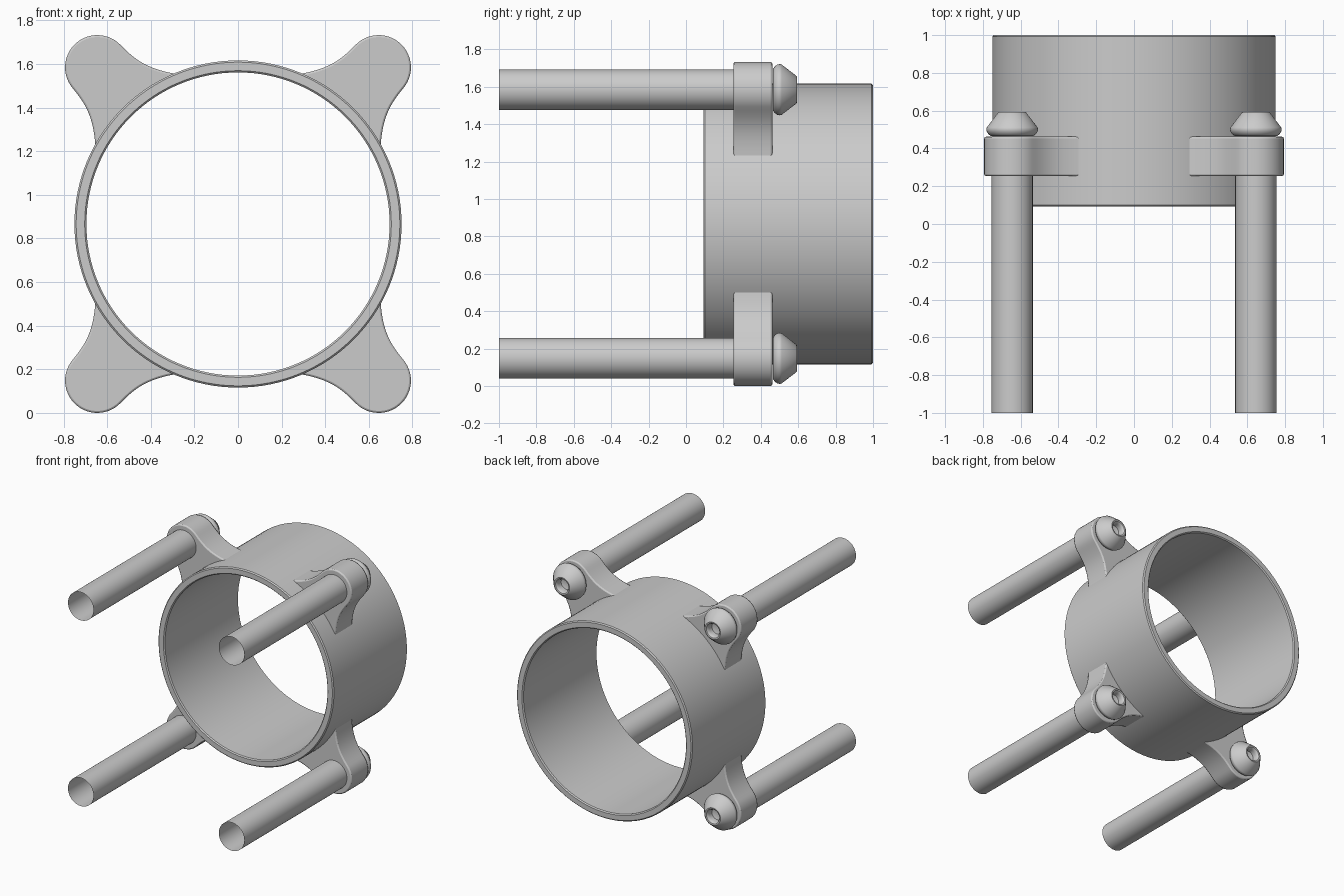
import bpy, bmesh, math
from mathutils import Vector, geometry

if "Cube" in bpy.data.objects:
    bpy.data.objects.remove(bpy.data.objects["Cube"])

ZC = 0.866            # height of the ring axis
BX, BZ = 0.645, 0.718  # bolt offsets from the ring axis
LUG_R = 0.148


def finish(name, bm):
    bmesh.ops.remove_doubles(bm, verts=bm.verts, dist=1e-5)
    bmesh.ops.recalc_face_normals(bm, faces=bm.faces)
    me = bpy.data.meshes.new(name)
    bm.to_mesh(me)
    bm.free()
    ob = bpy.data.objects.new(name, me)
    bpy.context.collection.objects.link(ob)
    bpy.context.view_layer.objects.active = ob
    ob.select_set(True)
    bpy.ops.object.shade_smooth_by_angle(angle=math.radians(35))
    ob.select_set(False)
    return ob


def lathe(name, profile, cx, cz, n, closed=False):
    """Revolve (radius, y) points around a y-parallel axis."""
    bm = bmesh.new()
    rows = []
    for r, y in profile:
        rows.append([bm.verts.new((cx + r * math.cos(2 * math.pi * i / n), y,
                                   cz + r * math.sin(2 * math.pi * i / n))) for i in range(n)])
    pairs = list(zip(rows, rows[1:]))
    if closed:
        pairs.append((rows[-1], rows[0]))
    for a, b in pairs:
        for i in range(n):
            j = (i + 1) % n
            bm.faces.new((a[i], a[j], b[j], b[i]))
    return finish(name, bm)


def lug_outline():
    """Rounded ear with two concave flanks that run into the ring."""
    axis = math.atan2(BZ, BX)
    c = Vector((BX, BZ))
    a0 = math.radians(135)
    half = [c + LUG_R * Vector((math.cos(t), math.sin(t)))
            for t in [axis + (a0 - axis) * i / 14 for i in range(15)]]
    end = Vector((0.285, 0.688))
    flank = geometry.interpolate_bezier(half[-1].to_3d(), Vector((0.475, 0.755, 0)),
                                        Vector((0.42, 0.712, 0)), end.to_3d(), 14)
    half += [p.to_2d() for p in flank[1:]]
    # inner edge, buried in the ring wall
    ang = math.atan2(end.y, end.x)
    half += [0.725 * Vector((math.cos(t), math.sin(t)))
             for t in [ang + (axis - ang) * i / 5 for i in range(6)]]
    d = Vector((math.cos(axis), math.sin(axis)))
    mirrored = [2 * p.dot(d) * d - p for p in half[1:-1]]
    return half + mirrored[::-1]


# Ring sleeve
b = 0.008
lathe("ring_sleeve", [(0.75 - b, 0.093), (0.75, 0.093 + b), (0.75, 1 - b), (0.75 - b, 1.0),
                      (0.695 + b, 1.0), (0.695, 1 - b), (0.695, 0.093 + b), (0.695 + b, 0.093)],
      0, ZC, 128, closed=True)

outline = lug_outline()
head = [(0.0, 0.466), (0.112, 0.466), (0.124, 0.474), (0.134, 0.488), (0.137, 0.502), (0.134, 0.512),
        (0.074, 0.590), (0.066, 0.594), (0.056, 0.592), (0.049, 0.584), (0.045, 0.57),
        (0.045, 0.54), (0.0, 0.525)]

for sx, side in ((1, "right"), (-1, "left")):
    for sz, level in ((1, "upper"), (-1, "lower")):
        tag = f"{level}_{side}"
        # Mounting lug
        bm = bmesh.new()
        f = bm.faces.new([bm.verts.new((sx * p.x, 0.254, ZC + sz * p.y)) for p in outline])
        ext = bmesh.ops.extrude_face_region(bm, geom=[f], use_keep_orig=True)
        bmesh.ops.translate(bm, vec=(0, 0.208, 0),
                            verts=[v for v in ext["geom"] if isinstance(v, bmesh.types.BMVert)])
        lug = finish("lug_" + tag, bm)
        bev = lug.modifiers.new("soft_edges", "BEVEL")
        bev.width, bev.segments = 0.009, 2
        bev.limit_method, bev.angle_limit = "ANGLE", math.radians(50)
        # Open-ended rod and domed socket bolt head
        x, z = sx * BX, ZC + sz * BZ
        lathe("rod_" + tag, [(0.109, -1.0), (0.109, 0.256)], x, z, 48)
        lathe("bolt_head_" + tag, head, x, z, 48)
